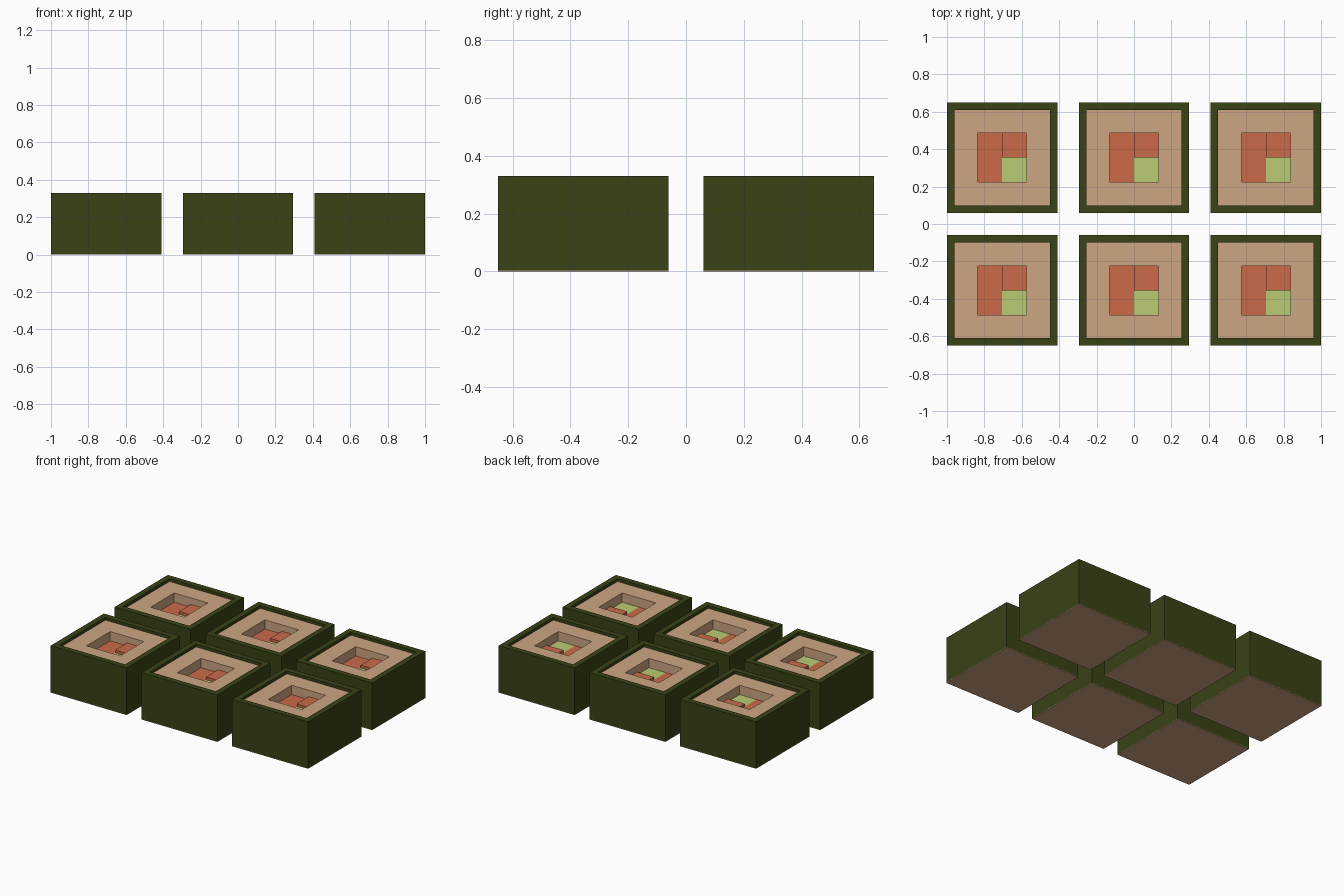
import bpy, bmesh
from mathutils import Matrix

if "Cube" in bpy.data.objects:
    bpy.data.objects.remove(bpy.data.objects["Cube"])

SIDE, HEIGHT, WALL = 0.59, 0.33, 0.04
BASE = 0.004
INNER = SIDE - 2 * WALL
SOIL_TOP = 0.31
PIT, PIT_FLOOR = 0.262, 0.245


def material(name, r, g, b):
    m = bpy.data.materials.new(name)
    lin = [((c / 255 + 0.055) / 1.055) ** 2.4 for c in (r, g, b)]
    m.diffuse_color = (*lin, 1)
    m.use_nodes = True
    m.node_tree.nodes["Principled BSDF"].inputs["Base Color"].default_value = m.diffuse_color
    return m


def block(name, mat, x0, x1, y0, y1, z0, z1, rim=0, depth=0):
    """Box mesh; with a rim width, its top is recessed by depth."""
    bm = bmesh.new()
    mtx = (Matrix.Translation(((x0 + x1) / 2, (y0 + y1) / 2, (z0 + z1) / 2))
           @ Matrix.Diagonal((x1 - x0, y1 - y0, z1 - z0, 1)))
    bmesh.ops.create_cube(bm, size=1, matrix=mtx)
    if rim:
        bm.normal_update()
        top = max(bm.faces, key=lambda f: f.calc_center_median().z)
        bmesh.ops.inset_region(bm, faces=[top], thickness=rim, use_even_offset=True)
        walls = bmesh.ops.extrude_face_region(bm, geom=[top])
        verts = [v for v in walls["geom"] if isinstance(v, bmesh.types.BMVert)]
        bmesh.ops.translate(bm, verts=verts, vec=(0, 0, -depth))
        if top.is_valid:
            bmesh.ops.delete(bm, geom=[top], context='FACES_ONLY')
        bmesh.ops.recalc_face_normals(bm, faces=bm.faces)
    mesh = bpy.data.meshes.new(name)
    bm.to_mesh(mesh)
    bm.free()
    mesh.materials.append(mat)
    return mesh


green = material("dark_green", 57, 66, 22)
tan = material("tan", 205, 166, 130)
red = material("terracotta", 203, 106, 73)
lime = material("light_green", 186, 204, 116)

h, i, p = SIDE / 2, INNER / 2, PIT / 2
parts = [
    # Thin tan underside
    block("base_plate", tan, -h, h, -h, h, 0, BASE),
    # Green outer box with an open recess
    block("outer_box", green, -h, h, -h, h, BASE, HEIGHT, WALL, 0.13),
    # Tan filling with a square pit
    block("inner_fill", tan, -i, i, -i, i, 0.20, SOIL_TOP,
          (INNER - PIT) / 2, SOIL_TOP - PIT_FLOOR + 0.005),
    # Pit floor tiles: low strip, raised corner, light corner
    block("left_tile", red, -p, 0, -p, p, 0.24, PIT_FLOOR),
    block("raised_tile", red, 0, p, 0, p, 0.24, PIT_FLOOR + 0.02),
    block("light_tile", lime, 0, p, -p, 0, 0.24, PIT_FLOOR),
]

# Three by two array of identical boxes
for x in (-0.705, 0, 0.705):
    for y in (-0.355, 0.355):
        for mesh in parts:
            ob = bpy.data.objects.new(mesh.name, mesh)
            ob.location = (x, y, 0)
            bpy.context.collection.objects.link(ob)
